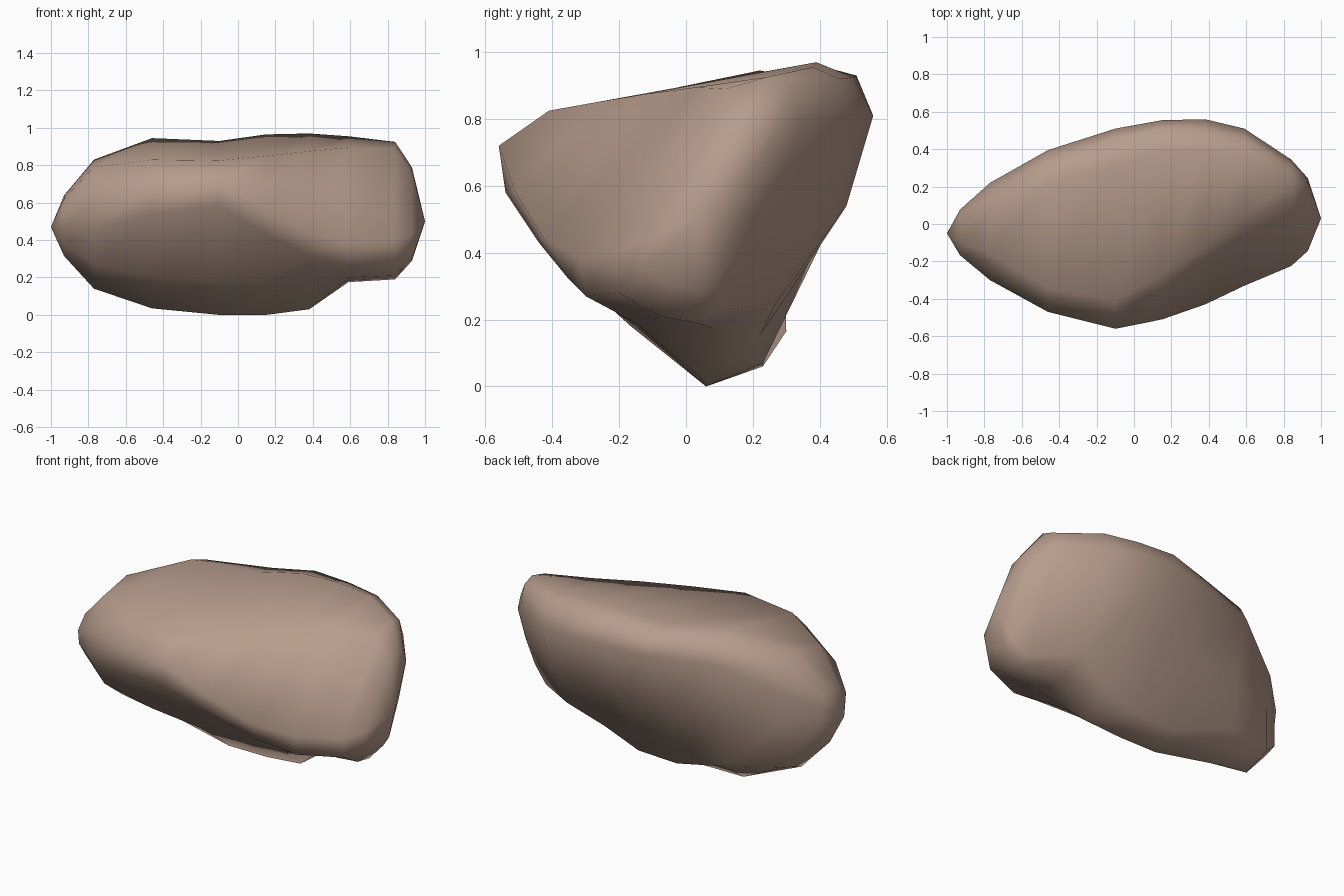
import bpy, bmesh

if "Cube" in bpy.data.objects:
    bpy.data.objects.remove(bpy.data.objects["Cube"])

# Cross-sections along x: ten (y, z) points each, starting at the underside,
# going up the front, over the top and down the back
SECTIONS = [
    (-.77, [(.02, .14), (-.15, .27), (-.28, .46), (-.30, .64), (-.16, .79),
            (.06, .83), (.16, .76), (.22, .65), (.19, .46), (.19, .20)]),
    (-.46, [(.12, .035), (-.14, .20), (-.45, .54), (-.47, .70), (-.34, .83),
            (.22, .945), (.34, .90), (.395, .80), (.29, .48), (.30, .165)]),
    (-.10, [(.06, .00), (-.165, .18), (-.54, .58), (-.56, .72), (-.41, .825),
            (.32, .93), (.46, .90), (.51, .80), (.36, .48), (.23, .06)]),
    (.15, [(.06, .00), (-.15, .18), (-.44, .43), (-.51, .58), (-.27, .85),
           (.38, .965), (.51, .93), (.555, .82), (.44, .50), (.23, .07)]),
    (.38, [(.04, .03), (-.15, .19), (-.35, .32), (-.43, .45), (-.12, .875),
           (.39, .97), (.50, .925), (.56, .81), (.48, .54), (.22, .15)]),
    (.59, [(.08, .175), (-.10, .20), (-.30, .27), (-.33, .39), (.03, .895),
           (.38, .955), (.46, .92), (.51, .80), (.43, .52), (.27, .25)]),
    (.84, [(.03, .19), (-.08, .21), (-.20, .28), (-.225, .40), (.12, .89),
           (.24, .925), (.31, .90), (.345, .80), (.24, .51), (.11, .23)]),
]
LEFT_TIP, RIGHT_TIP = (-1, -.05, .47), (1, .03, .50)
N = 10


def shrunk(points, tip, x, k):
    """Ring that rounds an end off: a section scaled towards the tip."""
    return x, [(tip[1] + (y - tip[1]) * k, tip[2] + (z - tip[2]) * k) for y, z in points]


sections = ([shrunk(SECTIONS[0][1], LEFT_TIP, -.93, .47)] + SECTIONS
            + [shrunk(SECTIONS[-1][1], RIGHT_TIP, .93, .68)])

# Rock body: loft the rings and close each end on its tip
bm = bmesh.new()
rings = [[bm.verts.new((x, y, z)) for y, z in pts] for x, pts in sections]
for a, b in zip(rings, rings[1:]):
    for i in range(N):
        j = (i + 1) % N
        bm.faces.new((a[i], a[j], b[j], b[i]))
for tip, ring in ((LEFT_TIP, rings[0]), (RIGHT_TIP, rings[-1])):
    v = bm.verts.new(tip)
    for i in range(N):
        bm.faces.new((v, ring[i], ring[(i + 1) % N]))
bmesh.ops.recalc_face_normals(bm, faces=bm.faces)
for f in bm.faces:
    f.smooth = True
mesh = bpy.data.meshes.new("rock")
bm.to_mesh(mesh)
bm.free()
rock = bpy.data.objects.new("rock", mesh)
bpy.context.collection.objects.link(rock)

# Single brown stone colour
stone = bpy.data.materials.new("brown stone")
stone.diffuse_color = (.47, .33, .26, 1)
stone.use_nodes = True
stone.node_tree.nodes["Principled BSDF"].inputs["Base Color"].default_value = stone.diffuse_color
mesh.materials.append(stone)
